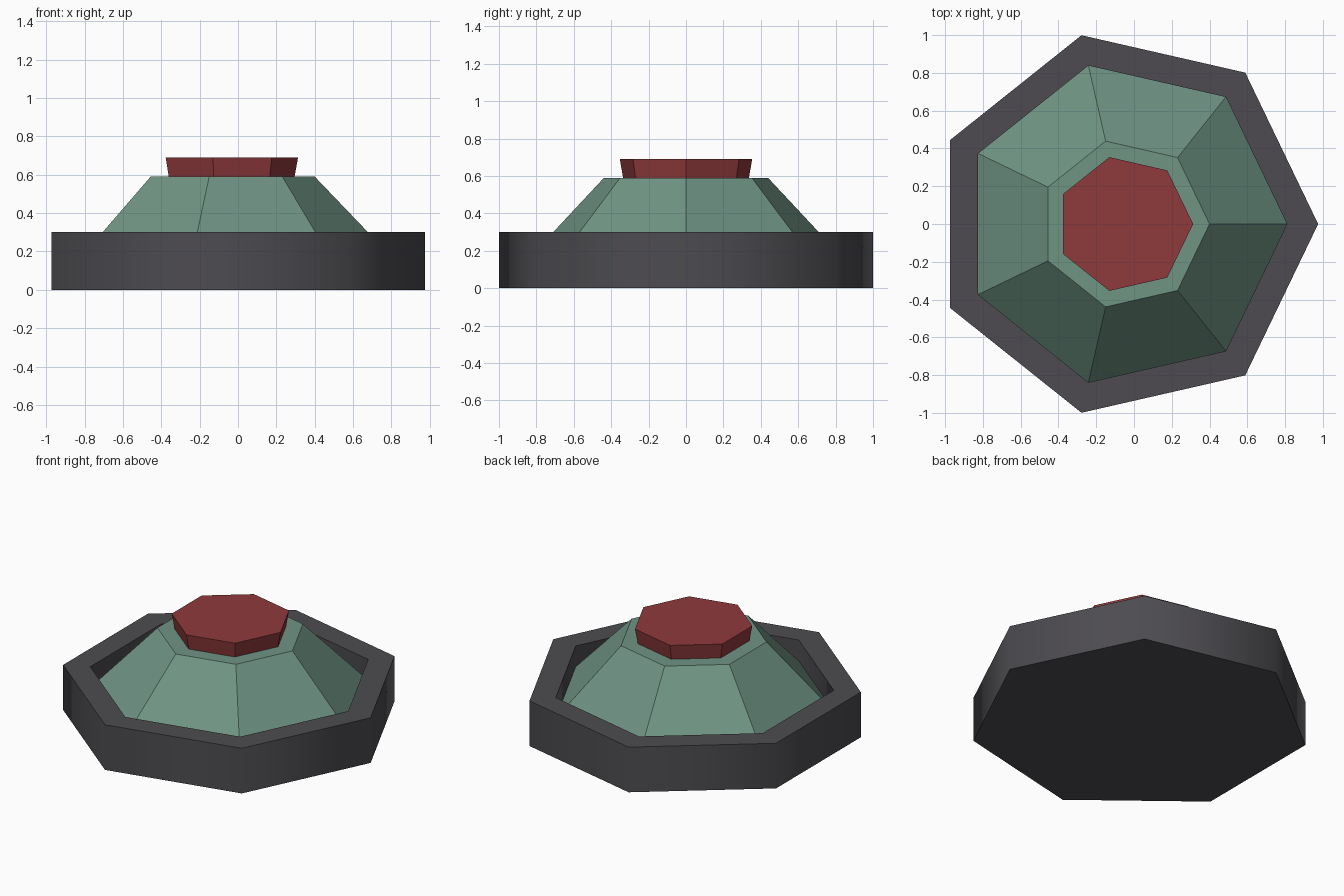
import bpy, bmesh, math

if "Cube" in bpy.data.objects:
    bpy.data.objects.remove(bpy.data.objects["Cube"])

SIDES = 7
CX = -0.05  # heptagon centre, so that the bounds are centred on x = 0


def material(name, rgb):
    m = bpy.data.materials.new(name)
    m.diffuse_color = (*rgb, 1)
    m.use_nodes = True
    m.node_tree.nodes["Principled BSDF"].inputs["Base Color"].default_value = m.diffuse_color
    return m


def heptagon_part(name, profile, mat):
    """Sweep a (radius, z) profile around seven sides and cap both ends."""
    bm = bmesh.new()
    rings = []
    for r, z in profile:
        rings.append([bm.verts.new((CX + r * math.cos(2 * math.pi * i / SIDES),
                                    r * math.sin(2 * math.pi * i / SIDES), z))
                      for i in range(SIDES)])
    for a, b in zip(rings, rings[1:]):
        for i in range(SIDES):
            j = (i + 1) % SIDES
            bm.faces.new((a[i], a[j], b[j], b[i]))
    bm.faces.new(list(reversed(rings[0])))
    bm.faces.new(rings[-1])
    bmesh.ops.recalc_face_normals(bm, faces=bm.faces)
    mesh = bpy.data.meshes.new(name)
    bm.to_mesh(mesh)
    bm.free()
    mesh.materials.append(mat)
    ob = bpy.data.objects.new(name, mesh)
    bpy.context.collection.objects.link(ob)
    return ob


grey = material("dark grey", (0.074, 0.071, 0.080))
green = material("sage green", (0.160, 0.297, 0.231))
red = material("dull red", (0.275, 0.042, 0.045))

# Tray with raised rim; its sides are smooth shaded
tray = heptagon_part("tray", [(1.025, 0), (1.025, 0.30), (0.86, 0.30), (0.86, 0.16)], grey)
bpy.context.view_layer.objects.active = tray
tray.select_set(True)
bpy.ops.object.shade_smooth_by_angle(angle=math.radians(60))

# Sloped body rising out of the tray
heptagon_part("sloped_body", [(0.86, 0.162), (0.45, 0.59)], green)

# Button flaring slightly outwards
heptagon_part("button", [(0.345, 0.59), (0.363, 0.69)], red)
